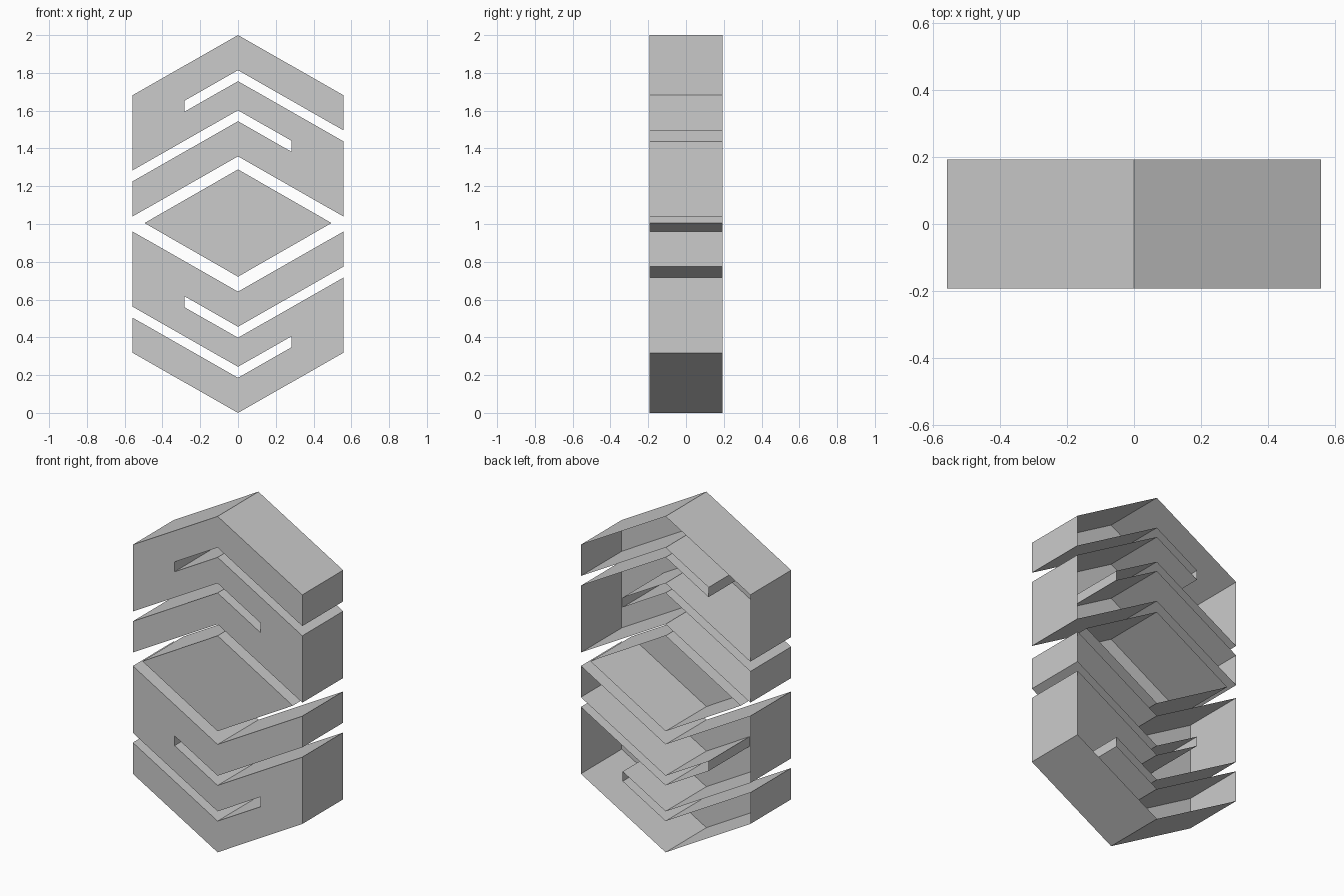
import bpy
import bmesh

cube = bpy.data.objects.get("Cube")
if cube:
    bpy.data.objects.remove(cube, do_unlink=True)

HALF_WIDTH = 0.558
HALF_DEPTH = 0.192
SLOPE = 0.57      # fall of every chevron edge per unit of x
SLIT_END = 0.283  # where the slits stop

grey = bpy.data.materials.new("grey")
grey.use_nodes = True
grey.diffuse_color = (0.6, 0.6, 0.6, 1)
grey.node_tree.nodes["Principled BSDF"].inputs["Base Color"].default_value = (0.6, 0.6, 0.6, 1)


def open_shell(name, outline):
    """Front face plus side walls, open at the back; outline is clockwise (x, z)."""
    bm = bmesh.new()
    points = outline[::-1]
    front = [bm.verts.new((x, -HALF_DEPTH, z)) for x, z in points]
    back = [bm.verts.new((x, HALF_DEPTH, z)) for x, z in points]
    bm.faces.new(front)
    for i in range(len(points)):
        j = (i + 1) % len(points)
        bm.faces.new((front[j], front[i], back[i], back[j]))
    mesh = bpy.data.meshes.new(name)
    bm.to_mesh(mesh)
    bm.free()
    mesh.materials.append(grey)
    obj = bpy.data.objects.new(name, mesh)
    bpy.context.collection.objects.link(obj)
    return obj


def chevron(apex, *xs):
    """Points along a roof-shaped edge with the given peak height."""
    return [(x, apex - SLOPE * abs(x)) for x in xs]


# Folded chevron band: two slits, one from each side
W, S = HALF_WIDTH, SLIT_END
upper = (chevron(2.0, 0, W)
         + chevron(1.814, W, 0, -S) + chevron(1.756, -S, 0, W)
         + chevron(1.358, W, 0, -W)
         + chevron(1.544, -W, 0, S) + chevron(1.602, S, 0, -W)
         + chevron(2.0, -W))
open_shell("upper_chevron_band", upper)

# Lower band is the upper one turned half a revolution about the centre
open_shell("lower_chevron_band", [(-x, 2 - z) for x, z in upper])

# Central diamond
open_shell("centre_diamond", [(0, 1.289), (0.495, 1.005), (0, 0.721), (-0.495, 1.005)])
